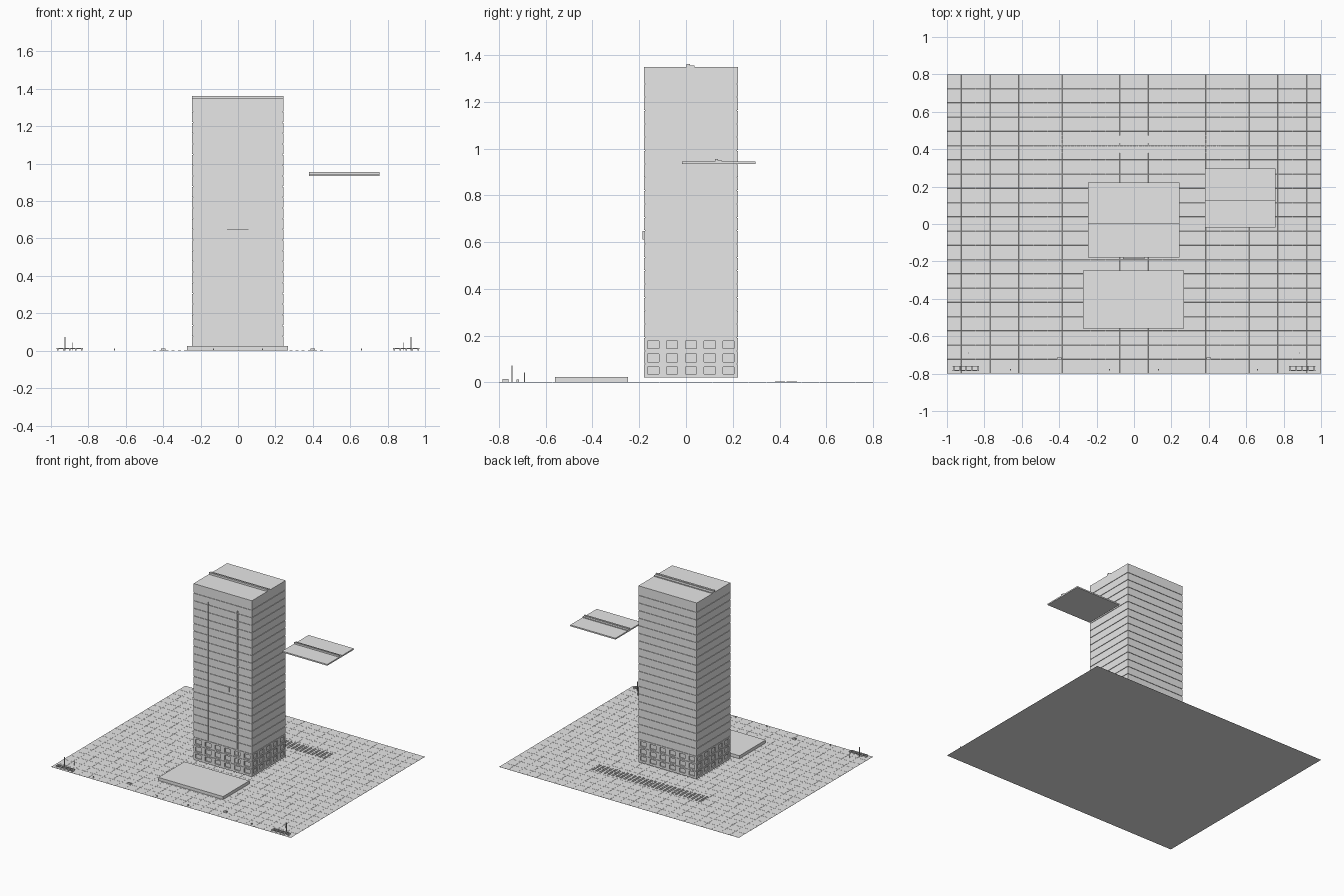
import bpy
import bmesh
from mathutils import Matrix, Vector

if "Cube" in bpy.data.objects:
    bpy.data.objects.remove(bpy.data.objects["Cube"])

grey = bpy.data.materials.new("pale_grey")
grey.use_nodes = True
grey.diffuse_color = (0.8, 0.8, 0.8, 1)
grey.node_tree.nodes["Principled BSDF"].inputs["Base Color"].default_value = grey.diffuse_color


def finish(name, bm):
    bmesh.ops.recalc_face_normals(bm, faces=bm.faces)
    mesh = bpy.data.meshes.new(name)
    bm.to_mesh(mesh)
    bm.free()
    mesh.materials.append(grey)
    obj = bpy.data.objects.new(name, mesh)
    bpy.context.collection.objects.link(obj)
    return obj


def add_box(bm, x, y, z):
    """Add a box given as (low, high) ranges."""
    centre = Vector([(a + b) / 2 for a, b in (x, y, z)])
    size = Vector([b - a for a, b in (x, y, z)])
    bmesh.ops.create_cube(bm, size=1, matrix=Matrix.LocRotScale(centre, None, size))


def boxes(name, ranges):
    bm = bmesh.new()
    for r in ranges:
        add_box(bm, *r)
    return finish(name, bm)


# Tiled plaza: each paving tile is inset to leave a fine joint
COLS, ROWS = 26, 21
bm = bmesh.new()
bmesh.ops.create_grid(bm, x_segments=COLS, y_segments=ROWS, size=1,
                      matrix=Matrix.Diagonal((1, 0.8, 1, 1)))
bmesh.ops.inset_individual(bm, faces=bm.faces[:], thickness=0.0015, depth=0.001)
finish("plaza_paving", bm)
boxes("plaza_base", [((-1, 1), (-0.8, 0.8), (0, 0.0005))])

# Tower: stacked storeys as one shell with shallow grooves between floors
X0, X1, Y0, Y1 = -0.245, 0.242, -0.18, 0.222
BASE, TOP, STOREY, GROOVE = 0.02, 1.336, 0.0571, 0.004
levels = [(BASE, 0)]
z = 0.076
while z < TOP - 0.01:
    levels += [(z, 0), (z, GROOVE), (z + GROOVE, GROOVE), (z + GROOVE, 0)]
    z += STOREY
levels.append((TOP, 0))
bm = bmesh.new()
rings = []
for z, d in levels:
    corners = [(X0 + d, Y0 + d), (X1 - d, Y0 + d), (X1 - d, Y1 - d), (X0 + d, Y1 - d)]
    rings.append([bm.verts.new((x, y, z)) for x, y in corners])
for low, high in zip(rings, rings[1:]):
    for i in range(4):
        j = (i + 1) % 4
        bm.faces.new((low[i], low[j], high[j], high[i]))
bm.faces.new(rings[0])
bm.faces.new(rings[-1])
tower = finish("tower", bm)

# Recesses: lower windows on every side and two tall slots in the front
DEEP = 0.008
cuts = []
for low, high in ((0.036, 0.066), (0.088, 0.122), (0.145, 0.178)):
    for i in range(6):
        c = X0 + (X1 - X0) * (i + 0.5) / 6
        for wall in (Y0, Y1):
            cuts.append(((c - 0.024, c + 0.024), (wall - DEEP, wall + DEEP), (low, high)))
    for i in range(5):
        c = Y0 + (Y1 - Y0) * (i + 0.5) / 5
        for wall in (X0, X1):
            cuts.append(((wall - DEEP, wall + DEEP), (c - 0.024, c + 0.024), (low, high)))
cutter = boxes("recess_cutter", cuts)
slots = boxes("slot_cutter", [((c - 0.004, c + 0.004), (Y0 - DEEP, Y0 + DEEP), (0.195, 1.24))
                              for c in (-0.122, 0.122)])
for tool in (cutter, slots):
    tool.hide_render = True
    mod = tower.modifiers.new("recess", "BOOLEAN")
    mod.operation = "DIFFERENCE"
    mod.solver = "EXACT"
    mod.object = tool
    bpy.context.view_layer.objects.active = tower
    bpy.ops.object.modifier_apply(modifier=mod.name)
    bpy.data.objects.remove(tool)

# Window mullions on the front
boxes("window_mullions", [((0.119, 0.123), (Y0 + 0.002, Y0 + DEEP), r)
                          for r in ((0.088, 0.122), (0.145, 0.178))])


# Ridged roof plates: one caps the tower, a smaller one floats beside it
def roof_plate(name, x, y, z, scale):
    mid = (y[0] + y[1]) / 2
    lip = 0.012 * scale
    top = z + 0.010 * scale
    return boxes(name, [
        (x, y, (z, top)),
        (x, (mid - 0.016 * scale, mid - 0.004 * scale), (top, top + lip)),
        (x, (mid - 0.004 * scale, mid + 0.013 * scale), (top, top + lip / 2)),
    ])


roof_plate("tower_roof", (X0, X1), (Y0, Y1), TOP, 1.2)
roof_plate("floating_roof", (0.38, 0.757), (-0.018, 0.298), 0.934, 1)

# Entrance platform and front sign
boxes("entrance_platform", [((-0.272, 0.268), (-0.56, -0.248), (0, 0.024))])
boxes("front_sign", [((-0.058, 0.055), (Y0 - 0.006, Y0), (0.612, 0.648))])

# Bicycle stands: flat little double frames in two rows behind the tower
frames = []
for i in range(28):
    x = -0.454 + i * 0.0331
    for y in (0.38, 0.43):
        for dx in (0, 0.013):
            frames.append(((x + dx, x + dx + 0.003), (y, y + 0.044), (0.001, 0.004)))
        for dy in (0, 0.0205, 0.041):
            frames.append(((x, x + 0.016), (y + dy, y + dy + 0.003), (0.001, 0.004)))
boxes("bicycle_stands", frames)

# Mirrored street furniture along the front edge
for side, label in ((1, "left"), (-1, "right")):
    def span(c, half):
        return (side * c - half, side * c + half)

    planter = [(span(0.9, 0.07), (y, y + 0.004), (0.008, 0.014)) for y in (-0.785, -0.763)]
    planter += [(span(0.835 + i * 0.0325, 0.004), (-0.785, -0.759), (0, 0.014))
                for i in range(5)]
    boxes(label + "_bench", planter)
    boxes(label + "_lamp_posts", [
        (span(0.925, 0.002), (-0.747, -0.743), (0, 0.073)),
        (span(0.883, 0.002), (-0.692, -0.688), (0, 0.043)),
    ])
    boxes(label + "_bollards", [
        (span(0.4, 0.012), (-0.725, -0.715), (0, 0.012)),
        (span(0.66, 0.003), (-0.782, -0.776), (0, 0.012)),
        (span(0.13, 0.003), (-0.782, -0.776), (0, 0.012)),
    ])
